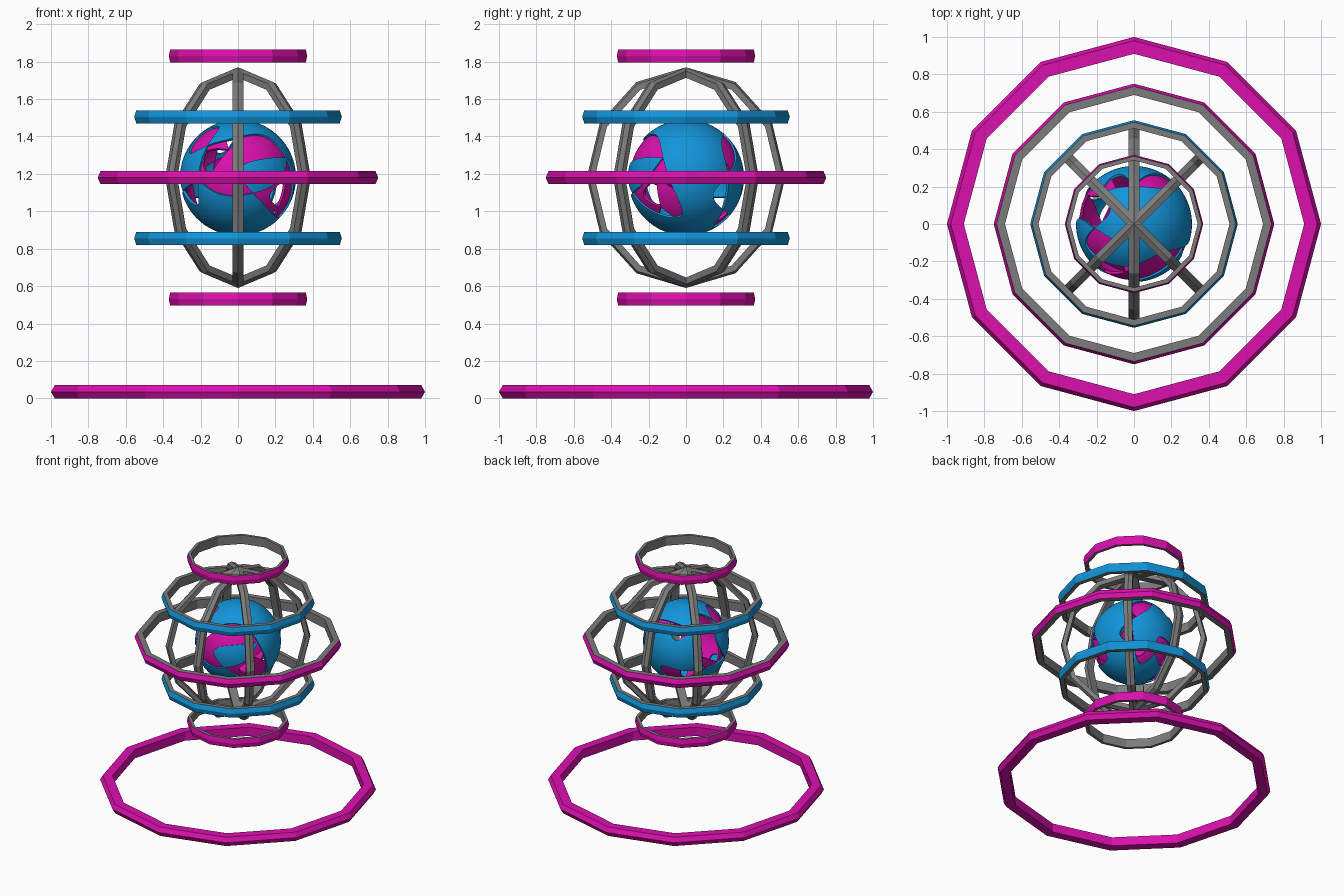
import bpy
import bmesh
import random
from math import pi, sin, cos, radians
from mathutils import Matrix

cube = bpy.data.objects.get("Cube")
if cube:
    bpy.data.objects.remove(cube, do_unlink=True)

CENTRE = 1.18


def material(name, rgb):
    m = bpy.data.materials.new(name)
    m.use_nodes = True
    colour = (*rgb, 1)
    m.diffuse_color = colour
    m.node_tree.nodes["Principled BSDF"].inputs["Base Color"].default_value = colour
    return m


magenta = material("magenta", (0.71, 0.005, 0.42))
blue = material("blue", (0.006, 0.3, 0.7))
grey = material("grey", (0.2, 0.2, 0.2))


def add_object(name, bm, mats):
    mesh = bpy.data.meshes.new(name)
    bm.to_mesh(mesh)
    bm.free()
    for m in mats:
        mesh.materials.append(m)
    ob = bpy.data.objects.new(name, mesh)
    bpy.context.collection.objects.link(ob)
    return ob


def ring(name, radius, height, mats, matrix, inner=0.92, sides=12):
    """Twelve-sided band with a ridge around its outside."""
    h = height / 2
    profile = [(1, 0), (0.98, h), (inner, h), (inner, -h), (0.98, -h)]
    n = len(profile)
    bm = bmesh.new()
    loops = []
    for i in range(sides):
        a = 2 * pi * i / sides
        loops.append([bm.verts.new((radius * r * cos(a), radius * r * sin(a), z))
                      for r, z in profile])
    for i in range(sides):
        p, q = loops[i], loops[(i + 1) % sides]
        for j in range(n):
            k = (j + 1) % n
            f = bm.faces.new((p[j], q[j], q[k], p[k]))
            # the two outer slopes take the first colour
            f.material_index = 0 if j in (0, n - 1) or len(mats) == 1 else 1
    bmesh.ops.transform(bm, matrix=matrix, verts=bm.verts)
    bmesh.ops.recalc_face_normals(bm, faces=bm.faces)
    return add_object(name, bm, mats)


# horizontal rings
ring("base_ring", 1.0, 0.07, [magenta], Matrix.Translation((0, 0, 0.035)), 0.91)
ring("middle_ring", 0.75, 0.07, [magenta, grey], Matrix.Translation((0, 0, CENTRE)))
for side, s in (("upper", 1), ("lower", -1)):
    ring(side + "_blue_ring", 0.555, 0.07, [blue, grey],
         Matrix.Translation((0, 0, CENTRE + 0.325 * s)))
    ring(side + "_small_ring", 0.37, 0.07, [magenta, grey],
         Matrix.Translation((0, 0, CENTRE + 0.65 * s)))

# upright cage hoops, slightly narrower than tall
for azimuth in (45, 90, 135):
    m = (Matrix.Translation((0, 0, CENTRE))
         @ Matrix.Rotation(radians(azimuth), 4, 'Z')
         @ Matrix.Rotation(radians(90), 4, 'X')
         @ Matrix.Diagonal((0.9, 1, 1, 1)))
    ring("cage_hoop_%d" % azimuth, 0.59, 0.06, [grey], m)


def pierced_shell(name, radius, mat, seed, removed):
    """Round shell with softly rounded random openings."""
    rng = random.Random(seed)
    bm = bmesh.new()
    bmesh.ops.create_icosphere(bm, subdivisions=2, radius=radius)
    bmesh.ops.rotate(bm, verts=bm.verts, matrix=Matrix.Rotation(seed, 3, 'X'))

    def neighbours(f):
        return [g for e in f.edges for g in e.link_faces if g is not f]

    faces = list(bm.faces)
    rng.shuffle(faces)
    gone = set()
    for f in faces:
        if len(gone) >= removed * len(faces):
            break
        # keep every remaining face joined to another one
        near = [g for g in neighbours(f) if g not in gone]
        if all(sum(k not in gone for k in neighbours(g)) > 1 for g in near):
            gone.add(f)
    bmesh.ops.delete(bm, geom=list(gone), context='FACES')
    ob = add_object(name, bm, [mat])
    ob.location.z = CENTRE
    sub = ob.modifiers.new("round", 'SUBSURF')
    sub.levels = sub.render_levels = 3
    cast = ob.modifiers.new("sphere", 'CAST')
    cast.factor = 1
    cast.use_radius_as_size = False
    cast.size = radius
    solid = ob.modifiers.new("thickness", 'SOLIDIFY')
    solid.thickness = 0.015
    solid.offset = -1
    bpy.ops.object.select_all(action='DESELECT')
    bpy.context.view_layer.objects.active = ob
    ob.select_set(True)
    for mod in list(ob.modifiers):
        bpy.ops.object.modifier_apply(modifier=mod.name)
    bpy.ops.object.shade_smooth_by_angle(angle=radians(40))
    return ob


# core sphere: two interlaced pierced shells
pierced_shell("core_outer_shell", 0.31, blue, 4, 0.34)
pierced_shell("core_inner_shell", 0.3, magenta, 11, 0.38)
